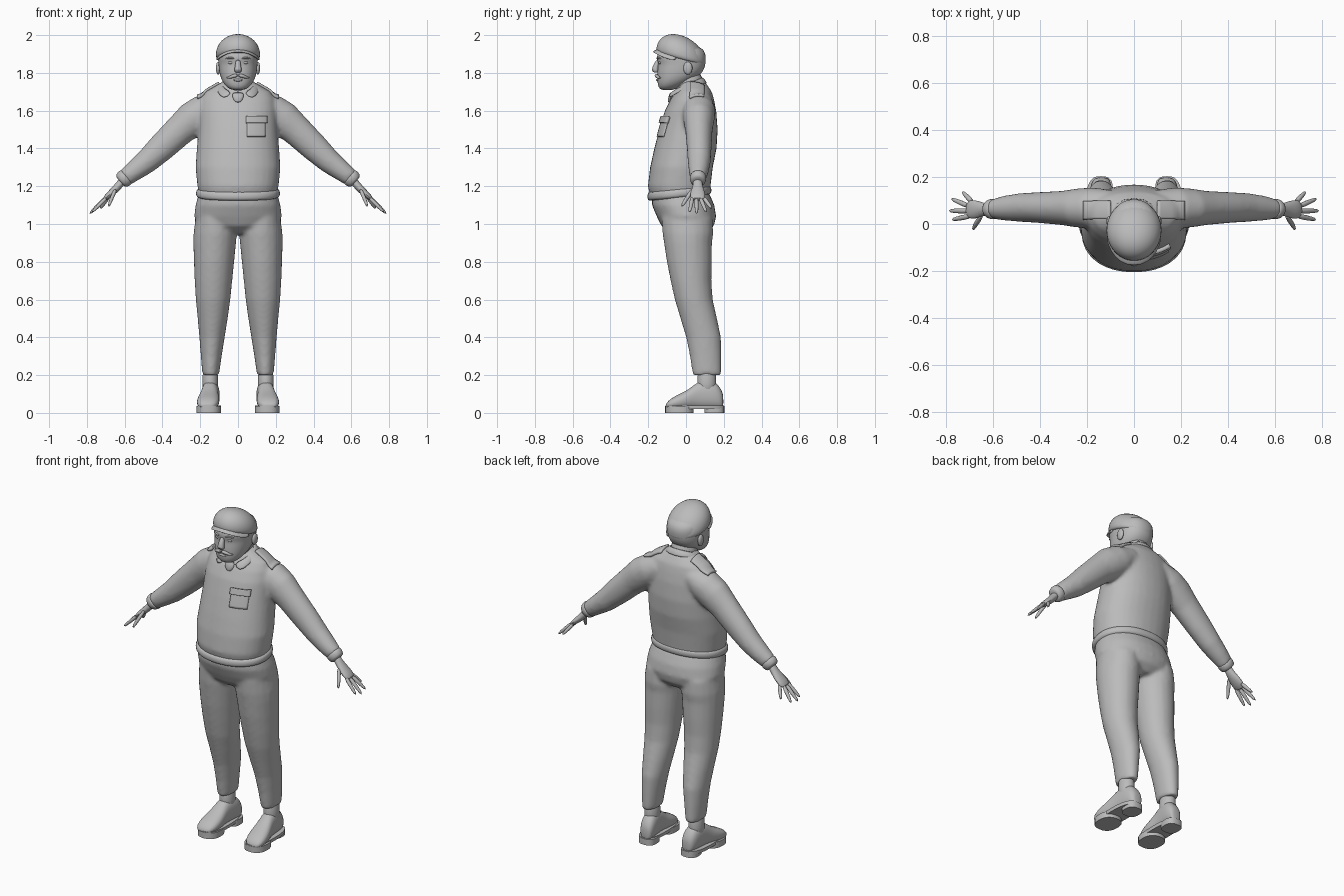
import bpy, bmesh, math
from mathutils import Vector, Matrix

if "Cube" in bpy.data.objects:
    bpy.data.objects.remove(bpy.data.objects["Cube"])

clay = bpy.data.materials.new("plain_grey")
clay.use_nodes = True
GREY = (0.5, 0.5, 0.5, 1)
clay.diffuse_color = GREY
clay.node_tree.nodes["Principled BSDF"].inputs["Base Color"].default_value = GREY
X, Y, Z = Vector((1, 0, 0)), Vector((0, 1, 0)), Vector((0, 0, 1))


def loft(bm, rings, u=X, t=None, side=1, n=20, power=1.0):
    """Skin closed sections (x, y, z, radius along u, radius across); t fixes the section normal."""
    loops = []
    for i, (x, y, z, a, b) in enumerate(rings):
        nxt, prv = rings[min(i + 1, len(rings) - 1)], rings[max(i - 1, 0)]
        tan = (t or (Vector(nxt[:3]) - Vector(prv[:3]))).normalized()
        uu = (u - tan * u.dot(tan)).normalized()
        vv = tan.cross(uu)
        loop = []
        for k in range(n):
            c, s = math.cos(math.tau * k / n), math.sin(math.tau * k / n)
            c, s = (math.copysign(abs(w) ** power, w) for w in (c, s))
            p = Vector((x, y, z)) + uu * (a * c) + vv * (b * s)
            loop.append(bm.verts.new((p.x * side, p.y, p.z)))
        loops.append(loop)
    for lo, hi in zip(loops, loops[1:]):
        for k in range(n):
            bm.faces.new((lo[k], lo[k - 1], hi[k - 1], hi[k]))
    bm.faces.new(loops[0])
    bm.faces.new(loops[-1])


def stack(rows):
    """Level sections (z, half width, front y, back y) centred on x = 0."""
    return [(0, (f + b) / 2, z, w, (b - f) / 2) for z, w, f, b in rows]


def finish(bm, name, subsurf=0, remesh=0, angle=50):
    bmesh.ops.recalc_face_normals(bm, faces=bm.faces)
    mesh = bpy.data.meshes.new(name)
    bm.to_mesh(mesh)
    bm.free()
    ob = bpy.data.objects.new(name, mesh)
    bpy.context.collection.objects.link(ob)
    mesh.materials.append(clay)
    for o in bpy.context.selected_objects:
        o.select_set(False)
    ob.select_set(True)
    bpy.context.view_layer.objects.active = ob
    bpy.ops.object.shade_smooth_by_angle(angle=math.radians(angle))
    if subsurf:
        ob.modifiers.new("Subdivide", "SUBSURF").levels = subsurf
        ob.modifiers["Subdivide"].render_levels = subsurf
    if remesh:
        m = ob.modifiers.new("Blend", "REMESH")
        m.mode, m.voxel_size, m.use_smooth_shade = "VOXEL", remesh, True
        s = ob.modifiers.new("Relax", "SMOOTH")
        s.factor, s.iterations = 0.5, 10
    return ob


def part(name, rings, pair=False, subsurf=1, angle=50, **kw):
    bm = bmesh.new()
    for side in (1, -1) if pair else (1,):
        loft(bm, rings, side=side, **kw)
    return finish(bm, name, subsurf, angle=angle)


def ball(name, loc, size, pair=False):
    bm = bmesh.new()
    for side in (1, -1) if pair else (1,):
        m = Matrix.Translation((loc[0] * side, loc[1], loc[2])) @ Matrix.Diagonal((*size, 1))
        bmesh.ops.create_uvsphere(bm, u_segments=16, v_segments=10, radius=1, matrix=m)
    return finish(bm, name)


# Sweater: torso and sleeves blended into one skin
bm = bmesh.new()
loft(bm, stack([(1.15, .205, -.19, .125), (1.2, .215, -.202, .13), (1.3, .225, -.19, .142),
                (1.4, .218, -.168, .162), (1.5, .21, -.142, .168), (1.6, .205, -.112, .16),
                (1.66, .195, -.082, .148), (1.7, .175, -.055, .137), (1.74, .105, -.035, .11),
                (1.76, .07, -.02, .09)]), t=Z, n=32, power=.92)
arm = [(.1, .065, 1.64, .08, .065), (.18, .068, 1.595, .088, .092), (.24, .068, 1.555, .083, .095),
       (.305, .068, 1.5, .073, .083), (.405, .07, 1.405, .066, .075), (.485, .07, 1.33, .061, .064),
       (.55, .067, 1.28, .053, .054), (.6, .064, 1.243, .042, .046)]
for side in (1, -1):
    loft(bm, arm, u=Y, side=side)
sweater = finish(bm, "sweater", remesh=.01)
tilt = Vector((0, -.1, 1))
part("sweater_hem", [(0, -.035, z, .212 + d, .16 + d) for z, d in
     ((1.135, -.005), (1.143, .008), (1.162, .013), (1.182, .008), (1.19, -.004))], t=tilt, n=32, power=.92)
part("cuff", [(.588, .064, 1.253, .04, .043), (.594, .064, 1.248, .046, .05),
              (.617, .063, 1.228, .041, .045), (.624, .063, 1.222, .03, .032)], pair=True, u=Y)

# Trousers
bm = bmesh.new()
loft(bm, stack([(1.17, .205, -.18, .12), (1.1, .225, -.18, .15), (1.04, .232, -.155, .16),
                (.99, .2, -.13, .148), (.95, .1, -.08, .11)]), t=Z, n=32, power=.92)
legs = [(1.03, .02, .225, -.13, .14), (.95, .006, .236, -.125, .145), (.9, .01, .237, -.117, .138),
        (.8, .02, .234, -.102, .138), (.7, .03, .23, -.082, .135), (.6, .04, .224, -.06, .142),
        (.5, .054, .214, -.03, .165), (.4, .07, .205, .0, .186), (.3, .086, .197, .02, .188),
        (.2, .1, .189, .035, .188)]
leg = [((i + o) / 2, (f + b) / 2, z, (o - i) / 2, (b - f) / 2) for z, i, o, f, b in legs]
for side in (1, -1):
    loft(bm, leg, t=Z, side=side)
finish(bm, "trousers", remesh=.01)

# Ankles and shoes
part("ankle", [(.147, .11, z, r, r + .008) for z, r in ((.1, .044), (.15, .042), (.25, .042))], pair=True, t=Z)
upper = [(-.108, .028, .045, .03), (-.085, .02, .076, .055), (-.03, .02, .102, .062),
         (.02, .02, .128, .053), (.06, .02, .165, .045), (.11, .02, .178, .046),
         (.16, .02, .165, .046), (.19, .02, .12, .036), (.198, .03, .09, .02)]
part("shoe_upper", [(.155 - .09 * y, y, (lo + hi) / 2, w, (hi - lo) / 2) for y, lo, hi, w in upper],
     pair=True, t=Y, power=.85)
part("shoe_sole", [(.15, .046, z, w, .155) for z, w in ((.02, .058), (.04, .06))], pair=True, t=Z,
     n=28, subsurf=0, power=.8)
part("shoe_tread", [(.155, -.035, z, .066, .075) for z in (0, .036)], pair=True, t=Z, n=24, subsurf=0, power=.85)
part("shoe_heel", [(.14, .15, z, .05, .053) for z in (0, .036)], pair=True, t=Z, n=24, subsurf=0, power=.75)

# Hands
bm = bmesh.new()
fingers = [((.645, .04, 1.19), (.672, .0, 1.13), (.685, -.025, 1.09)),
           ((.69, .035, 1.145), (.735, .026, 1.1), (.775, .018, 1.06)),
           ((.7, .055, 1.14), (.745, .056, 1.095), (.788, .056, 1.052)),
           ((.7, .075, 1.14), (.74, .092, 1.1), (.778, .108, 1.06)),
           ((.685, .09, 1.145), (.708, .115, 1.11), (.73, .138, 1.08))]
for side in (1, -1):
    loft(bm, [(.6, .062, 1.245, .026, .022), (.63, .062, 1.205, .024, .021), (.655, .062, 1.178, .036, .02),
              (.69, .062, 1.147, .043, .017), (.712, .062, 1.127, .034, .01)], u=Y, side=side, n=14)
    for base, mid, tip in fingers:
        loft(bm, [(*base, .013, .012), (*mid, .012, .011), (*tip, .008, .007)], u=Y, side=side, n=8)
finish(bm, "hands", subsurf=1)

# Head
part("neck", [(0, .03, 1.64, .075, .075), (0, .02, 1.72, .072, .075), (0, .0, 1.83, .08, .085)], t=Z)
part("head", stack([(1.708, .03, -.13, -.07), (1.722, .058, -.146, -.035), (1.75, .082, -.152, .02),
                    (1.785, .096, -.153, .075), (1.82, .102, -.152, .098), (1.85, .104, -.146, .104),
                    (1.872, .106, -.157, .106), (1.9, .106, -.153, .106), (1.95, .09, -.13, .08)]),
     t=Z, n=24, power=.9)
part("nose", [(0, -.145, 1.872, .013, .012), (0, -.158, 1.84, .015, .016), (0, -.165, 1.815, .022, .02),
              (0, -.156, 1.8, .018, .014)], t=Z, n=12)
part("moustache", [(0, -.158, 1.787, .009, .009), (.025, -.157, 1.785, .01, .011),
                   (.048, -.144, 1.773, .007, .007), (.062, -.133, 1.775, .003, .003)], pair=True, u=Y, n=10)
part("eyebrow", [(.018, -.153, 1.875, .006, .005), (.042, -.149, 1.882, .007, .006),
                 (.068, -.13, 1.874, .004, .004)], pair=True, u=Y, n=8)
ball("lower_lip", (0, -.15, 1.762), (.025, .008, .007))
ball("eyes", (.038, -.132, 1.855), (.016, .014, .01), pair=True)
ball("ears", (.105, .01, 1.825), (.012, .024, .034), pair=True)

# Flat cap
part("cap", [(0, -.025, 1.868, .108, .128), (0, -.026, 1.878, .117, .136), (0, -.027, 1.91, .119, .135),
             (0, -.028, 1.95, .105, .116), (0, -.029, 1.98, .075, .082), (0, -.03, 1.996, .04, .044),
             (0, -.03, 2.0, .012, .012)], t=Vector((0, .26, 1)), n=28)
brim = [(.112, -.05, 1.872, .012), (.09, -.105, 1.893, .022), (.05, -.14, 1.915, .03), (0, -.15, 1.922, .032)]
brim = [(-x, y, z, a, .007) for x, y, z, a in brim] + [(x, y, z, a, .007) for x, y, z, a in brim[-2::-1]]
part("cap_brim", brim, u=Y + Z * .25, n=12)

# Folded shirt collar, mirrored about the middle
neck_edge = [(0, .09, 1.78), (.065, .07, 1.77), (.088, .01, 1.745), (.07, -.055, 1.715), (.02, -.085, 1.695)]
fall_edge = [(0, .118, 1.742), (.085, .095, 1.742), (.118, .015, 1.722), (.11, -.05, 1.695), (.08, -.1, 1.655)]
bm = bmesh.new()
top = [bm.verts.new(p) for p in neck_edge]
low = [bm.verts.new(p) for p in fall_edge]
for i in range(4):
    bm.faces.new((top[i], top[i + 1], low[i + 1], low[i]))
collar = finish(bm, "shirt_collar")
collar.modifiers.new("Both sides", "MIRROR").use_clip = True
collar.modifiers.new("Thickness", "SOLIDIFY").thickness = .012
collar.modifiers["Thickness"].offset = 0
crease = collar.modifiers.new("Round", "SUBSURF")
crease.levels = crease.render_levels = 1
part("shirt_front", [(0, -.088, 1.64, .012, .01), (0, -.083, 1.672, .035, .012),
                     (0, -.072, 1.7, .03, .012)], t=Z, n=12)


def plate(name, matrix, axis, thick, pair=False):
    """Thin patch draped over the sweater along the chosen axis."""
    bm = bmesh.new()
    bmesh.ops.create_grid(bm, x_segments=10, y_segments=8, size=1, matrix=matrix)
    ob = finish(bm, name)
    w = ob.modifiers.new("Drape", "SHRINKWRAP")
    w.target, w.wrap_method, w.offset = sweater, "PROJECT", thick / 3
    w.wrap_mode = "ABOVE_SURFACE"
    w.use_negative_direction = w.use_positive_direction = False
    setattr(w, "use_project_" + axis, True)
    w.use_positive_direction, w.use_negative_direction = axis == "y", axis == "z"
    ob.modifiers.new("Thickness", "SOLIDIFY").thickness = thick
    ob.modifiers["Thickness"].offset = 0
    if pair:
        ob.modifiers.new("Both sides", "MIRROR")


def upright(x, z, w, h):
    return Matrix.Translation((x, -.5, z)) @ Matrix.Rotation(math.pi / 2, 4, "X") @ Matrix.Diagonal((w, h, 1, 1))


# Chest pocket and shoulder tabs
plate("pocket", upright(.095, 1.508, .048, .047), "y", .009)
plate("pocket_flap", upright(.095, 1.55, .053, .017), "y", .02)
plate("shoulder_tab", Matrix.Translation((.155, .058, 1.9)) @ Matrix.Diagonal((.058, .036, 1, 1)), "z", .014, pair=True)
